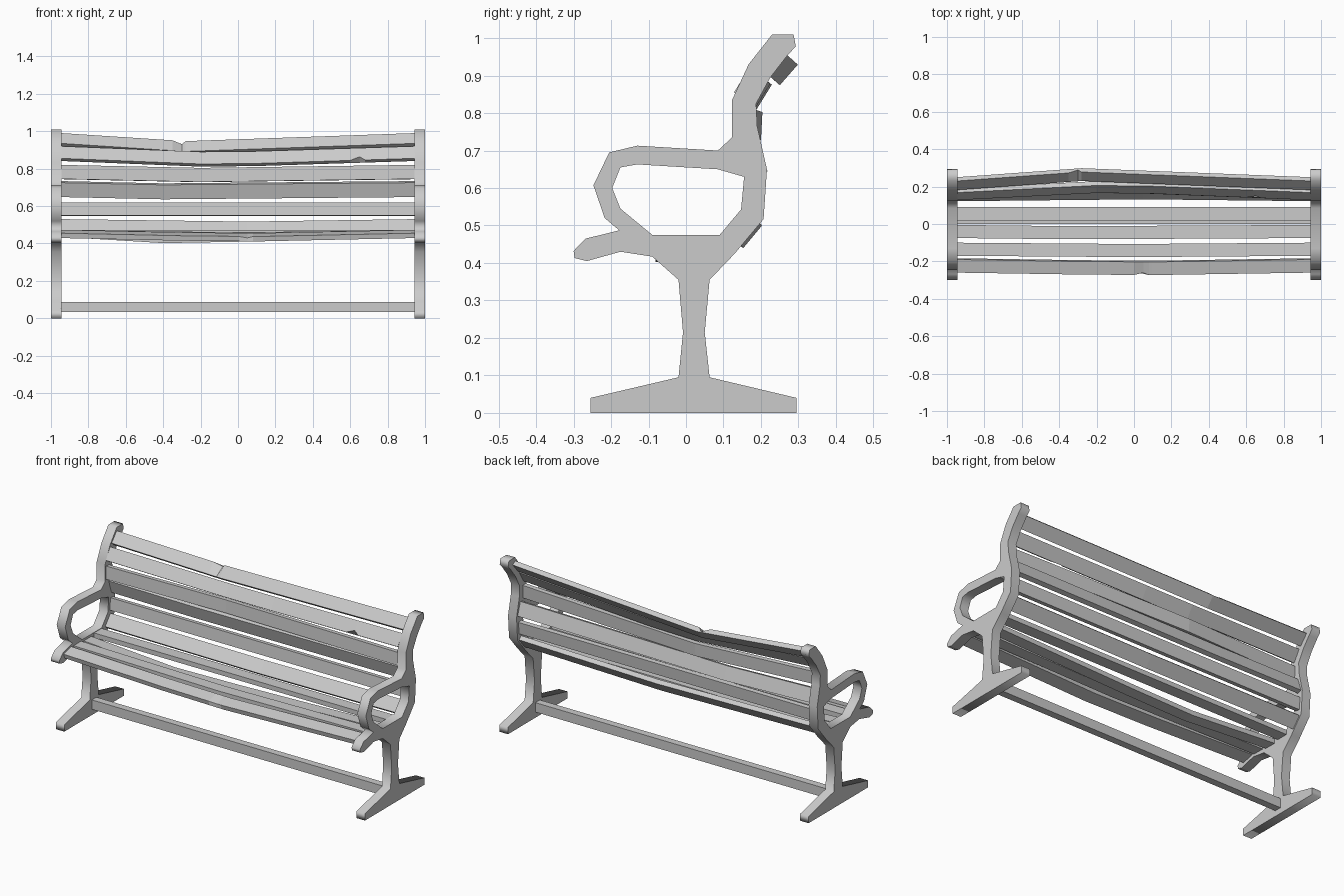
import bpy, bmesh
from math import radians
from mathutils import Vector

if "Cube" in bpy.data.objects:
    bpy.data.objects.remove(bpy.data.objects["Cube"])

IN = 0.945          # inner face of the end frames

# End frame silhouette and armrest opening, as (y, z)
OUTER = [(-.255, 0), (.295, 0), (.295, .04), (.063, .095), (.05, .215), (.063, .355),
         (.13, .425), (.207, .517), (.216, .65), (.19, .765), (.187, .825), (.225, .895),
         (.27, .953), (.293, .978), (.287, 1.01), (.23, 1.01), (.167, .93), (.123, .835),
         (.123, .735), (.085, .70), (-.13, .713), (-.205, .695), (-.247, .607),
         (-.217, .52), (-.178, .487), (-.268, .465), (-.3, .432), (-.297, .413),
         (-.265, .405), (-.175, .43), (-.09, .417), (-.02, .355), (-.008, .215),
         (-.02, .095), (-.255, .04)]
HOLE = [(-.13, .663), (.085, .65), (.155, .63), (.147, .543), (.09, .475),
        (-.09, .475), (-.175, .545), (-.197, .60), (-.175, .655)]


def end_frame(name, x):
    cu = bpy.data.curves.new(name, 'CURVE')
    cu.dimensions = '2D'
    cu.fill_mode = 'BOTH'
    cu.extrude = (1 - IN) / 2
    for pts in (OUTER, HOLE):
        sp = cu.splines.new('POLY')
        sp.points.add(len(pts) - 1)
        for p, (a, b) in zip(sp.points, pts):
            p.co = (a, b, 0, 1)
        sp.use_cyclic_u = True
    ob = bpy.data.objects.new(name, cu)
    bpy.context.collection.objects.link(ob)
    ob.rotation_euler = (radians(90), 0, radians(90))
    ob.location.x = x
    bpy.ops.object.select_all(action='DESELECT')
    bpy.context.view_layer.objects.active = ob
    ob.select_set(True)
    bpy.ops.object.convert(target='MESH')


def slat(name, p, q, bends=(), chip=None, t=.027):
    """Plank with front edge p-q in (y, z), warped at bends (x, dy, dz);
    chip = (x, corner, dy, dz) knocks one small nick into an edge."""
    p, q = Vector(p), Vector(q)
    u = (q - p).normalized()
    n = Vector((u.y, -u.x)) * t
    corners = [p, q, q + n, p + n]
    keys = [(-IN, 0, 0), *bends, (IN, 0, 0)]

    def warp(x):
        for a, b in zip(keys, keys[1:]):
            if x <= b[0]:
                f = (x - a[0]) / (b[0] - a[0])
                return Vector((a[1] + f * (b[1] - a[1]), a[2] + f * (b[2] - a[2])))

    xs = {k[0] for k in keys}
    if chip:
        xs |= {chip[0] - .05, chip[0], chip[0] + .03}
    bm = bmesh.new()
    rings = []
    for x in sorted(xs):
        w = warp(x)
        ring = []
        for i, c in enumerate(corners):
            v = c + w
            if chip and x == chip[0] and i == chip[1]:
                v = v + Vector(chip[2:])
            ring.append(bm.verts.new((x, v.x, v.y)))
        rings.append(ring)
    for a, b in zip(rings, rings[1:]):
        for i in range(4):
            j = (i + 1) % 4
            bm.faces.new((a[i], a[j], b[j], b[i]))
    bm.faces.new(rings[0])
    bm.faces.new(rings[-1])
    bmesh.ops.recalc_face_normals(bm, faces=bm.faces)
    me = bpy.data.meshes.new(name)
    bm.to_mesh(me)
    bm.free()
    bpy.context.collection.objects.link(bpy.data.objects.new(name, me))


# Cast end frames
for side, s in (("left", -1), ("right", 1)):
    end_frame("end_frame_" + side, s * (1 + IN) / 2)

# Backrest slats, top to bottom
slat("back_slat_1", (.182, .935), (.23, .99), [(-.28, .048, -.043)], (-.3, 1, .012, -.018))
slat("back_slat_2", (.128, .855), (.168, .92), [(-.2, .038, -.03), (.1, .034, -.027)],
     (.65, 0, .01, .018))
slat("back_slat_3", (.128, .745), (.132, .82), [(-.2, .045, -.016)])
slat("back_slat_4", (.18, .648), (.155, .725), [(-.4, .012, -.012)])
slat("back_slat_5", (.165, .55), (.172, .62))
slat("back_slat_6", (.122, .47), (.172, .53), [(.05, .01, -.013)])

# Seat slats, rear to front
slat("seat_slat_1", (.02, .472), (.09, .472))
slat("seat_slat_2", (-.075, .462), (-.005, .462), [(-.4, -.006, -.033), (0, -.005, -.026)])
slat("seat_slat_3", (-.17, .47), (-.1, .47), [(0, -.007, -.01)])
slat("seat_slat_4", (-.26, .455), (-.19, .473), [(-.3, -.01, -.014), (.1, -.013, -.018)],
     (.05, 0, .012, -.008))

# Lower stretcher between the feet
slat("stretcher", (.0, .033), (.0, .088), t=.042)
